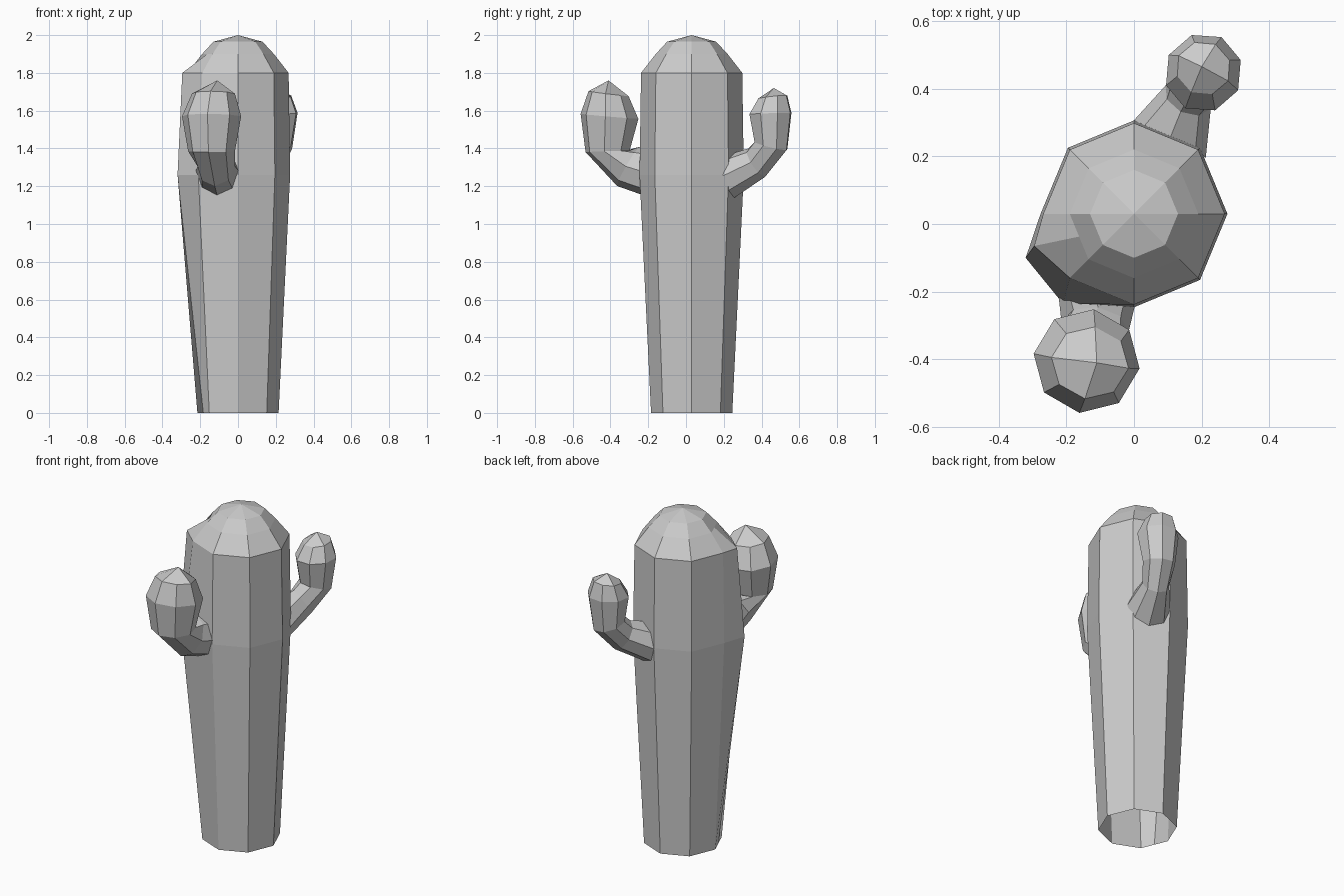
import bpy, bmesh
from math import sin, cos, radians, pi
from mathutils import Vector

if "Cube" in bpy.data.objects:
    bpy.data.objects.remove(bpy.data.objects["Cube"])


def loft(name, rings, apex, quad_cap=False):
    """Skin a stack of point rings and close the last one onto an apex."""
    bm = bmesh.new()
    rows = [[bm.verts.new(p) for p in ring] for ring in rings]
    n = len(rows[0])
    for lo, hi in zip(rows, rows[1:]):
        for i in range(n):
            j = (i + 1) % n
            bm.faces.new((lo[i], lo[j], hi[j], hi[i]))
    tip, last = bm.verts.new(apex), rows[-1]
    step = 2 if quad_cap else 1
    for i in range(0, n, step):
        bm.faces.new([tip] + [last[(i + k) % n] for k in range(step + 1)])
    bmesh.ops.recalc_face_normals(bm, faces=bm.faces)
    mesh = bpy.data.meshes.new(name)
    bm.to_mesh(mesh)
    bm.free()
    obj = bpy.data.objects.new(name, mesh)
    bpy.context.collection.objects.link(obj)
    return obj


def trunk_ring(z, r, ridge=None, corner=None):
    """Octagon with one extra ridge point on its front left side."""
    pts = [Vector((r * cos(k * pi / 4), 0.03 + r * sin(k * pi / 4), z)) for k in range(8)]
    mid = (pts[4] + pts[5]) / 2
    if corner:
        pts[5] = Vector((*corner, z))
    pts.insert(5, Vector((*ridge, z)) if ridge else mid)
    return pts


def arm_ring(heading, center, tilt, width, height):
    """Octagon facing along the arm: tilt 0 is horizontal, 90 is upright."""
    a, t = radians(heading), radians(tilt)
    h, up = Vector((cos(a), sin(a), 0)), Vector((0, 0, 1))
    side = up.cross(h)
    v = up * cos(t) - h * sin(t)
    return [Vector(center) + side * width * cos(k * pi / 4) + v * height * sin(k * pi / 4)
            for k in range(8)]


def arm(name, heading, sections, apex):
    loft(name, [arm_ring(heading, *s) for s in sections], apex, quad_cap=True)


# Trunk, open underneath, with a domed top
loft("trunk", [
    trunk_ring(0, 0.215),
    trunk_ring(1.26, 0.276, (-0.32, -0.10), (-0.21, -0.235)),
    trunk_ring(1.8, 0.268, (-0.295, -0.065)),
    trunk_ring(1.9, 0.19),
    trunk_ring(1.965, 0.13),
], (0, 0.03, 2.0))

# Front arm: thick elbow and large bulb
arm("front_arm", -98, [
    ((-0.11, -0.22, 1.28), 0, 0.115, 0.13),
    ((-0.115, -0.305, 1.305), 30, 0.10, 0.12),
    ((-0.14, -0.415, 1.385), 88, 0.125, 0.118),
    ((-0.14, -0.405, 1.57), 95, 0.158, 0.155),
    ((-0.13, -0.41, 1.69), 97, 0.115, 0.108),
], (-0.11, -0.41, 1.76))

# Back arm: thinner, reaching further out
arm("back_arm", 63, [
    ((0.105, 0.25, 1.255), 0, 0.12, 0.12),
    ((0.16, 0.375, 1.325), 33, 0.075, 0.09),
    ((0.20, 0.45, 1.415), 75, 0.09, 0.095),
    ((0.205, 0.447, 1.585), 92, 0.115, 0.118),
    ((0.205, 0.46, 1.672), 97, 0.082, 0.08),
], (0.20, 0.465, 1.72))
